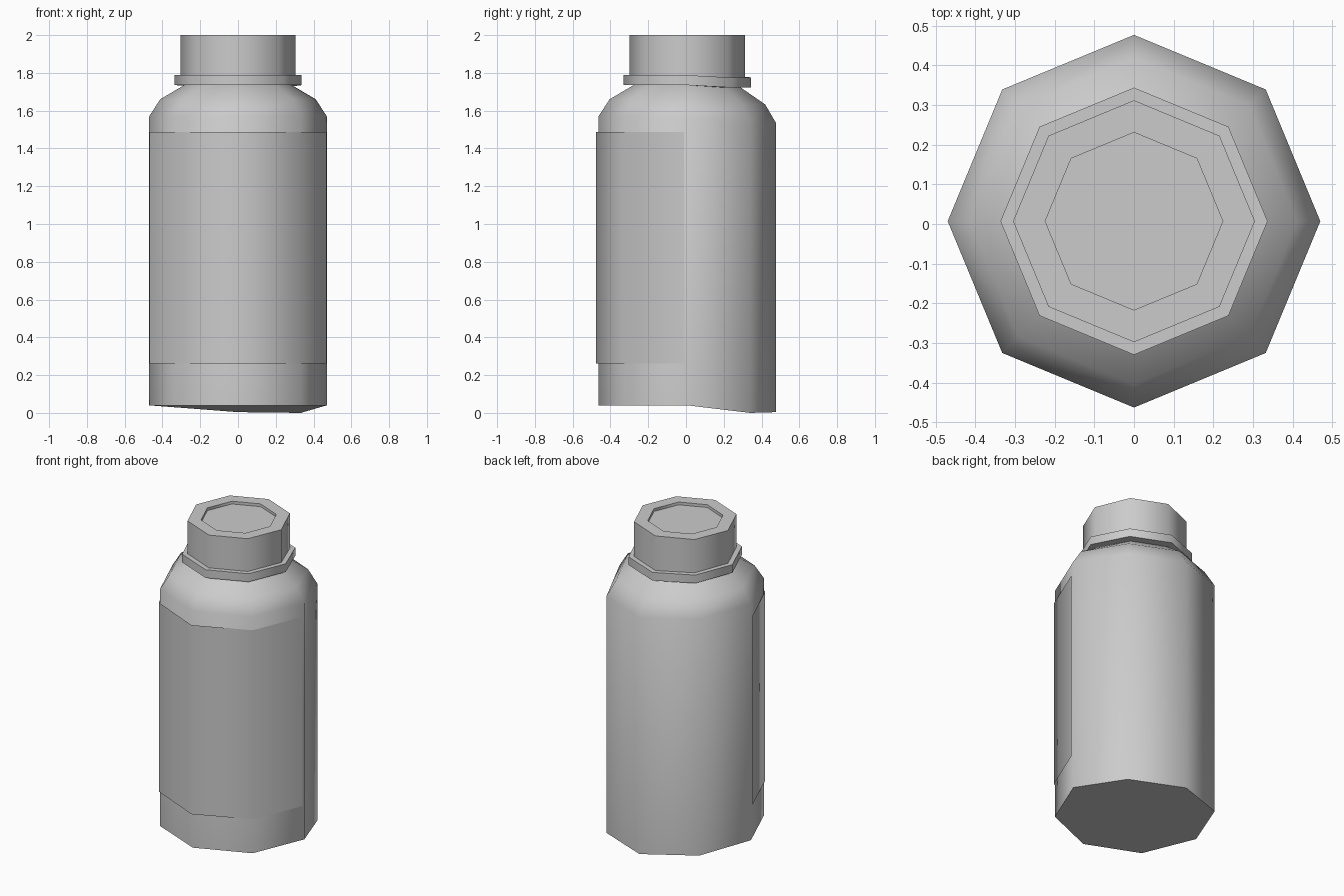
import bpy, bmesh, math

if "Cube" in bpy.data.objects:
    bpy.data.objects.remove(bpy.data.objects["Cube"])

SIDES = 8
CY = 0.007                      # the axis sits slightly behind y = 0
# the rear corners hang a little lower than the rest
SAG = {1: 1.0, 2: 0.9, 3: 0.25}


def finish(bm, name, angle):
    me = bpy.data.meshes.new(name)
    bm.to_mesh(me)
    bm.free()
    ob = bpy.data.objects.new(name, me)
    bpy.context.collection.objects.link(ob)
    bpy.ops.object.select_all(action='DESELECT')
    ob.select_set(True)
    bpy.context.view_layer.objects.active = ob
    bpy.ops.object.shade_smooth_by_angle(angle=math.radians(angle))
    return ob


def lathe(name, profile, cap_start=False, cap_end=False, angle=50):
    """Turn (radius, z, sag) points into an eight-sided shell."""
    bm = bmesh.new()
    rings = []
    for r, z, sag in profile:
        ring = []
        for i in range(SIDES):
            a = math.tau * i / SIDES
            ring.append(bm.verts.new((r * math.cos(a), CY + r * math.sin(a),
                                      z - sag * SAG.get(i, 0))))
        rings.append(ring)
    for lo, hi in zip(rings, rings[1:]):
        for i in range(SIDES):
            j = (i + 1) % SIDES
            bm.faces.new((lo[i], lo[j], hi[j], hi[i]))
    if cap_start:
        bm.faces.new(rings[0][::-1])
    if cap_end:
        bm.faces.new(rings[-1])
    return finish(bm, name, angle)


# bottle body with chamfered shoulder
lathe("bottle_body", [(0.47, 0.04, 0.04), (0.47, 1.57, 0.04),
                      (0.412, 1.66, 0.03), (0.28, 1.738, 0.015)],
      cap_start=True)

# collar under the cap
lathe("neck_collar", [(0.28, 1.735, 0.013), (0.337, 1.735, 0.013),
                      (0.337, 1.788, 0.013), (0.30, 1.788, 0.013)])

# cap with a shallow recess on top
lathe("cap", [(0.305, 1.77, 0), (0.305, 2.0, 0),
              (0.224, 2.0, 0), (0.224, 1.982, 0)], cap_end=True)

# thin label sheet wrapped around the front half
bm = bmesh.new()
d = math.sqrt(0.5)
path = [(-0.469, -0.01), (-0.476 * d, CY - 0.476 * d), (0, -0.477),
        (0.476 * d, CY - 0.476 * d), (0.469, -0.01)]
cols = [[bm.verts.new((x, y, z)) for z in (0.262, 1.486)] for x, y in path]
for a, b in zip(cols, cols[1:]):
    bm.faces.new((a[0], b[0], b[1], a[1]))
finish(bm, "front_label", 50)
